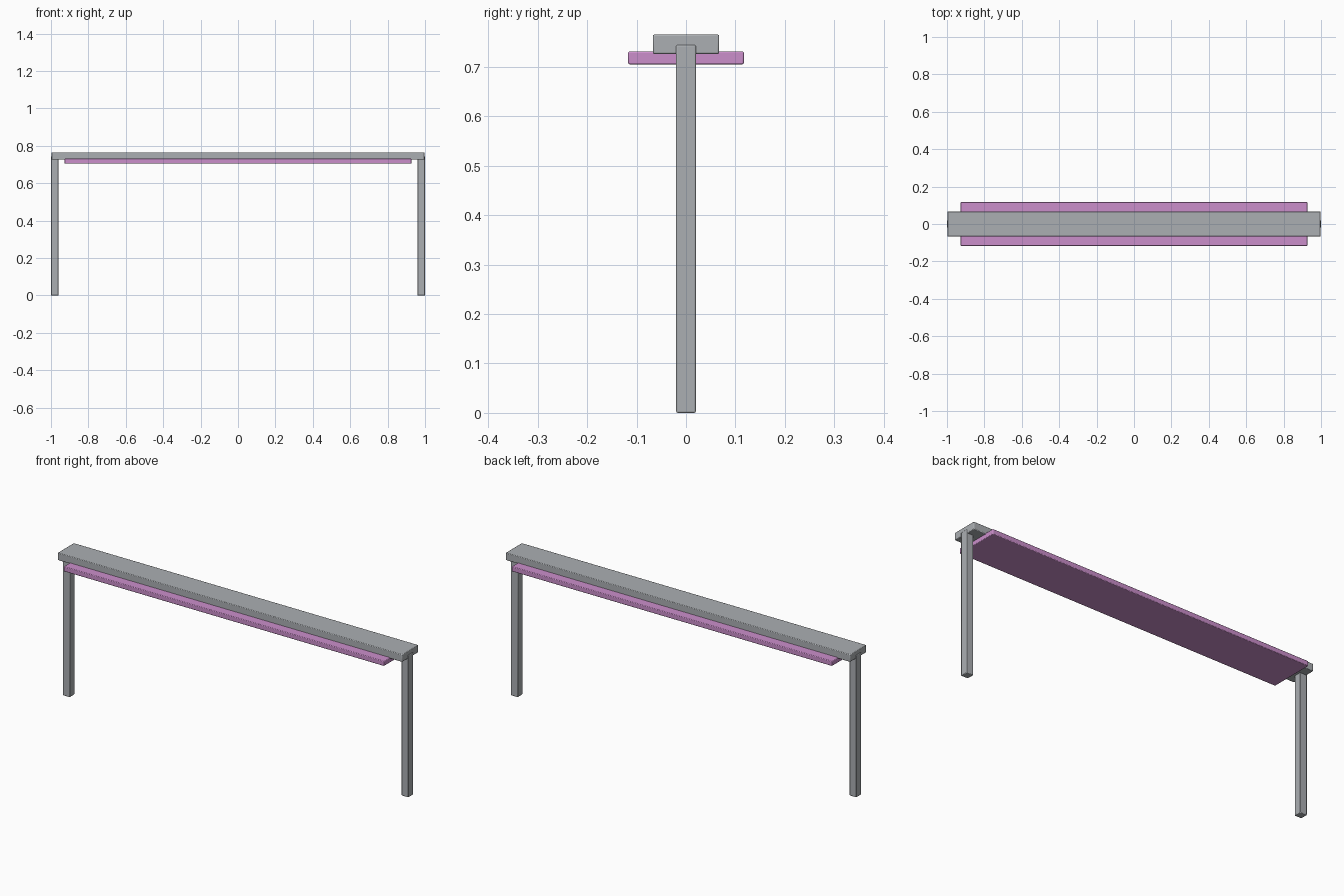
import bpy

cube = bpy.data.objects.get("Cube")
if cube:
    bpy.data.objects.remove(cube, do_unlink=True)


def make_material(name, rgb):
    mat = bpy.data.materials.new(name)
    mat.use_nodes = True
    color = (*rgb, 1.0)
    mat.diffuse_color = color
    mat.node_tree.nodes["Principled BSDF"].inputs["Base Color"].default_value = color
    return mat


def box(name, low, high, mat, bevel=0.003):
    """Box between two corners with a fine softened edge."""
    center = [(a + b) / 2 for a, b in zip(low, high)]
    bpy.ops.mesh.primitive_cube_add(size=1, location=center)
    obj = bpy.context.object
    obj.name = name
    obj.scale = [b - a for a, b in zip(low, high)]
    bpy.ops.object.transform_apply(location=False, rotation=False, scale=True)
    obj.data.materials.append(mat)
    mod = obj.modifiers.new("soft_edges", "BEVEL")
    mod.width = bevel
    mod.segments = 2
    bpy.ops.object.shade_smooth_by_angle()
    return obj


grey = make_material("metal_grey", (0.41, 0.43, 0.45))
pink = make_material("orchid_pink", (0.60, 0.275, 0.60))

# Top rail and the wider panel hanging beneath it
box("top_beam", (-0.997, -0.067, 0.726), (0.997, 0.067, 0.765), grey)
box("under_panel", (-0.927, -0.117, 0.705), (0.927, 0.117, 0.731), pink)

# Square posts let into the ends of the beam
for side, x in (("left", 0.98), ("right", -0.98)):
    box(side + "_leg", (x - 0.02, -0.02, 0), (x + 0.02, 0.02, 0.744), grey)
